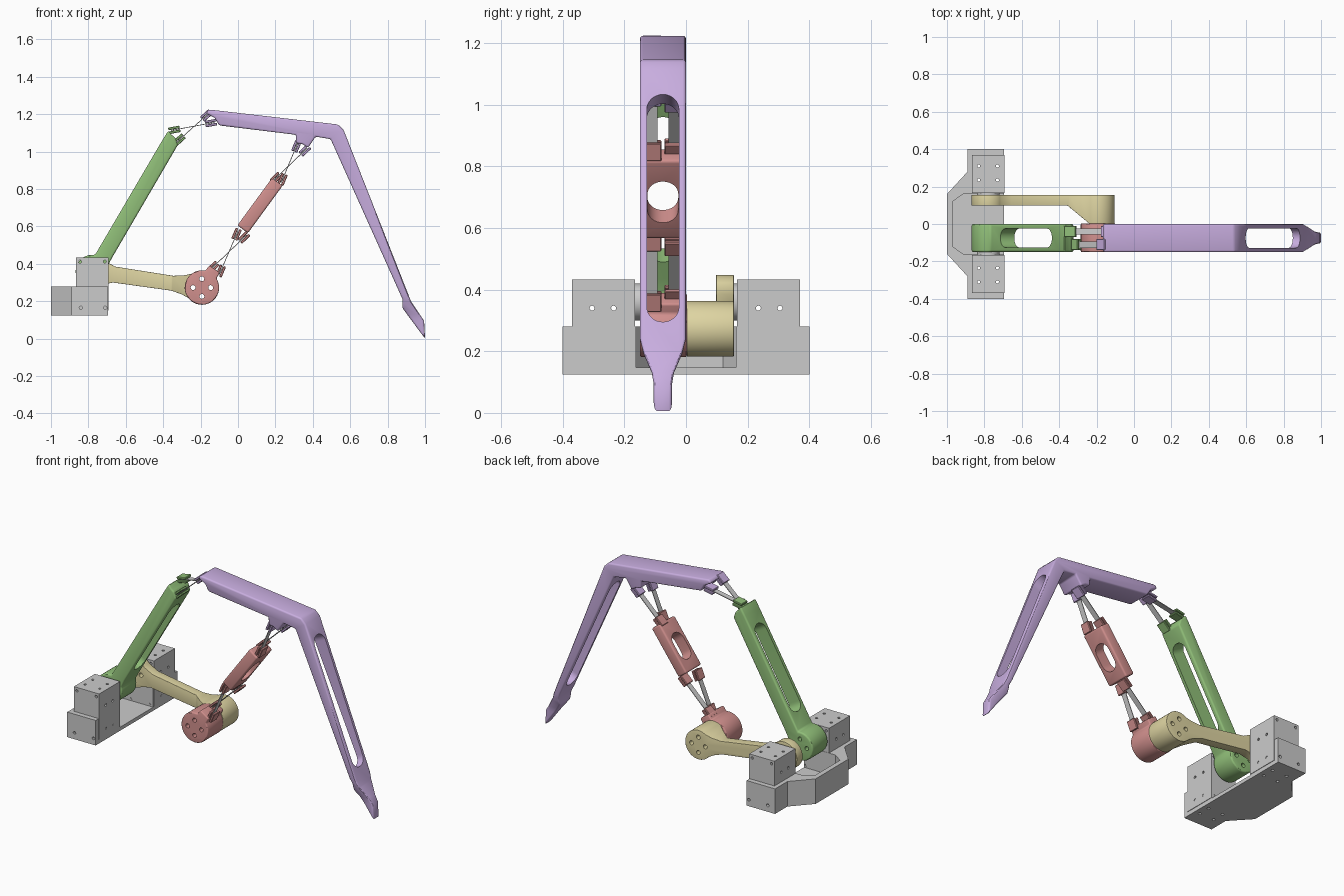
import bpy, bmesh
from math import sin, cos, pi, atan2, asin, radians
from mathutils import Vector, Matrix

if "Cube" in bpy.data.objects:
    bpy.data.objects.remove(bpy.data.objects["Cube"])

COLORS = {"green": (0.28, 0.52, 0.19), "red": (0.64, 0.28, 0.27),
          "yellow": (0.73, 0.66, 0.36), "purple": (0.58, 0.42, 0.74)}
MATS = {}
for key, rgb in COLORS.items():
    MATS[key] = bpy.data.materials.new(key)
    MATS[key].diffuse_color = (*rgb, 1)


def prism(name, pts, lo, hi, axis="y", mat=None):
    """Extrude a 2D outline along one axis."""
    place = {"x": lambda a, b, t: (t, a, b), "y": lambda a, b, t: (a, t, b),
             "z": lambda a, b, t: (a, b, t)}[axis]
    bm = bmesh.new()
    n = len(pts)
    v0 = [bm.verts.new(place(a, b, lo)) for a, b in pts]
    v1 = [bm.verts.new(place(a, b, hi)) for a, b in pts]
    bm.faces.new(v0)
    bm.faces.new(v1[::-1])
    for i in range(n):
        j = (i + 1) % n
        bm.faces.new((v0[i], v0[j], v1[j], v1[i]))
    bmesh.ops.recalc_face_normals(bm, faces=bm.faces)
    me = bpy.data.meshes.new(name)
    bm.to_mesh(me)
    bm.free()
    ob = bpy.data.objects.new(name, me)
    bpy.context.collection.objects.link(ob)
    if mat:
        me.materials.append(MATS[mat])
    return ob


def bake(ob):
    """Turn the object's modifiers into plain mesh."""
    bpy.context.view_layer.update()
    dg = bpy.context.evaluated_depsgraph_get()
    ob.data = bpy.data.meshes.new_from_object(ob.evaluated_get(dg))
    ob.modifiers.clear()


def boolean(ob, cutters, op="DIFFERENCE"):
    for c in cutters:
        c.hide_render = True
        m = ob.modifiers.new("cut", "BOOLEAN")
        m.operation, m.object, m.solver = op, c, "EXACT"
    bake(ob)
    for c in cutters:
        bpy.data.objects.remove(c)


def bevel(ob, w=0.01, seg=3):
    m = ob.modifiers.new("bevel", "BEVEL")
    m.width, m.segments, m.limit_method, m.angle_limit = w, seg, "ANGLE", radians(32)
    bake(ob)


def arc(c, r, a0, a1, n=36):
    return [(c[0] + r * cos(a0 + (a1 - a0) * i / n), c[1] + r * sin(a0 + (a1 - a0) * i / n))
            for i in range(n + 1)]


def circle(c, r, n=40):
    return arc(c, r, 0, 2 * pi, n)[:-1]


def rect(x0, x1, y0, y1):
    return [(x0, y0), (x1, y0), (x1, y1), (x0, y1)]


def bar(p, q, t):
    """Rectangle of thickness t around the segment p-q."""
    p, q = Vector(p), Vector(q)
    d = (q - p).normalized() * t / 2
    n = Vector((-d.y, d.x))
    return [tuple(v) for v in (p + n, q + n, q - n, p - n)]


def slot(p, q, width):
    """Rounded slot cutter; runs p-q in the xz plane, cuts across it."""
    p, q = Vector(p), Vector(q)
    h, r = (q - p).length / 2, width / 2
    pts = arc((h - r, 0), r, -pi / 2, pi / 2, 16) + arc((r - h, 0), r, pi / 2, 1.5 * pi, 16)
    ob = prism("cutter", pts, -0.12, 0.12, "z")
    d, m = (q - p).normalized(), (p + q) / 2
    ob.data.transform(Matrix(((d.x, 0, -d.y, m.x), (0, 1, 0, -0.075), (d.y, 0, d.x, m.y), (0, 0, 0, 1))))
    return ob


def bolt_holes(c, r=0.047):
    return [prism("cutter", circle((c[0] + r * cos(k * pi / 2), c[1] + r * sin(k * pi / 2)), 0.013, 16), -0.3, 0.3)
            for k in range(4)]


PIVOT, CRANK = (-0.78, 0.36), (-0.193, 0.273)

# base plate with central pocket
half = [(-0.695, 0.40), (-0.89, 0.40), (-0.89, 0.28), (-1.0, 0.16)]
base = prism("base_plate", half + [(x, -y) for x, y in half[::-1]], 0.125, 0.28, "z")
half = [(-0.6, 0.163), (-0.91, 0.163), (-0.97, 0.12)]
cuts = [prism("cutter", half + [(x, -y) for x, y in half[::-1]], 0.147, 0.4, "z")]
cuts += [prism("cutter", circle((x, 0.165), 0.009, 12), -0.6, 0.6) for x in (-0.84, -0.71)]
cuts += [prism("cutter", circle((x, s * y), 0.009, 12), 0, 0.6, "z")
         for x in (-0.83, -0.73) for y in (0.235, 0.31) for s in (-1, 1)]
boolean(base, cuts)

# two motors with bolt holes and output discs
for s, side in ((-1, "front"), (1, "back")):
    motor = prism("motor_" + side, rect(-0.865, -0.692, *sorted((s * 0.165, s * 0.37))), 0.15, 0.433, "z")
    cuts = [prism("cutter", circle((x, s * y), 0.008, 12), 0, 0.6, "z")
            for x in (-0.83, -0.73) for y in (0.235, 0.31)]
    cuts += [prism("cutter", circle((s * y, z), 0.008, 12), -1.2, -0.5, "x")
             for y in (0.235, 0.305) for z in (0.195, 0.34)]
    cuts += [prism("cutter", circle((x, 0.412), 0.008, 12), -0.6, 0.6) for x in (-0.845, -0.712)]
    boolean(motor, cuts)
    prism("motor_disc_" + side, circle(PIVOT, 0.06), *sorted((s * 0.145, s * 0.17)))

# green link: hub plus slotted arm
d = atan2(0.87, 0.5)
pts = arc(PIVOT, 0.088, d + 0.35, d + 2 * pi - 0.72)
pts += [(-0.672, 0.435), (-0.322, 1.035), (-0.335, 1.075), (-0.355, 1.09), (-0.372, 1.113), (-0.402, 1.065)]
green = prism("rear_link", pts, -0.15, 0, "y", "green")
bevel(green)
boolean(green, [slot((-0.675, 0.51), (-0.40, 0.98), 0.10)] + bolt_holes(PIVOT))

# yellow crank: side outline crossed with top outline
d = atan2(CRANK[1] - PIVOT[1], CRANK[0] - PIVOT[0])
u, v = Vector((cos(d), sin(d))), Vector((-sin(d), cos(d)))


def along(c, a, b):
    return tuple(Vector(c) + u * a + v * b)


pts = arc(PIVOT, 0.088, d + 0.8, d + 2 * pi - 0.8)
pts += [along(PIVOT, 0.12, -0.043), along(CRANK, -0.16, -0.04), along(CRANK, -0.10, -0.052)]
pts += arc(CRANK, 0.09, d - pi + 0.85, d + pi - 0.85)
pts += [along(CRANK, -0.10, 0.052), along(CRANK, -0.16, 0.04), along(PIVOT, 0.12, 0.043)]
crank = prism("crank_arm", pts, -0.1, 0.155, "y", "yellow")
top = [(-0.95, 0.3), (0, 0.3), (0, 0.003), (-0.24, 0.003), (-0.355, 0.098), (-0.95, 0.098)]
boolean(crank, [prism("cutter", top, 0, 0.6, "z")], "INTERSECT")
bevel(crank, 0.012)
boolean(crank, bolt_holes(PIVOT) + bolt_holes(CRANK))

# red hub with neck
d = atan2(0.825, 0.565)
a = asin(0.036 / 0.092)
pts = arc(CRANK, 0.092, d + a, d + 2 * pi - a)
tip = Vector(CRANK) + Vector((cos(d), sin(d))) * 0.12
n = Vector((-sin(d), cos(d))) * 0.034
hub = prism("coupler_hub", pts + [tuple(tip - n), tuple(tip + n)], -0.15, 0.003, "y", "red")
bevel(hub, 0.007)
boolean(hub, bolt_holes(CRANK))

# red link with oval window
link = prism("coupler_link", bar((0.025, 0.585), (0.21, 0.838), 0.07), -0.15, 0, "y", "red")
bevel(link)
boolean(link, [slot((0.07, 0.633), (0.167, 0.767), 0.10)])

# purple beam, leg and narrowed foot
pts = [(-0.155, 1.225), (0.535, 1.145), (0.565, 1.115), (0.925, 0.20), (0.995, 0.095), (1.0, 0.0),
       (0.878, 0.165), (0.88, 0.21), (0.495, 1.067), (0.415, 1.08), (0.375, 1.02), (0.345, 1.04),
       (0.312, 1.045), (0.31, 1.09), (-0.10, 1.14), (-0.125, 1.18), (-0.17, 1.205)]
leg = prism("leg", pts, -0.15, 0, "y", "purple")
half = [(0.03, -0.1), (0.03, 0.095), (0.036, 0.13), (0.062, 0.19), (0.075, 0.24), (0.075, 1.4)]
front = [(-0.075 + y, z) for y, z in half] + [(-0.075 - y, z) for y, z in half[::-1]]
boolean(leg, [prism("cutter", front, -1, 1.5, "x")], "INTERSECT")
bevel(leg)
boolean(leg, [slot((0.565, 1.02), (0.875, 0.29), 0.104)])

# crossed strip joints: (name, y, mouth a, mouth b, colour a, colour b)
JOINTS = [("knee_1", -0.04, (-0.31, 1.122), (-0.175, 1.147), "green", "purple"),
          ("knee_2", -0.11, (-0.29, 1.085), (-0.192, 1.173), "green", "purple"),
          ("upper_1", -0.04, (0.225, 0.88), (0.335, 0.985), "red", "purple"),
          ("upper_2", -0.11, (0.25, 0.88), (0.30, 1.0), "red", "purple"),
          ("lower_1", -0.04, (-0.11, 0.405), (0.01, 0.52), "red", "red"),
          ("lower_2", -0.11, (-0.08, 0.39), (-0.02, 0.53), "red", "red")]
for name, y, p, q, ca, cb in JOINTS:
    p, q = Vector(p), Vector(q)
    e = (q - p).normalized()
    n = Vector((-e.y, e.x)) * 0.0105
    prism("strip_" + name, bar(p - e * 0.05, q + e * 0.05, 0.004), y - 0.017, y + 0.017)
    for end, m, o, col in (("a", p, -e, ca), ("b", q, e, cb)):
        for k in (-1, 1):
            jaw = prism(f"clamp_{name}_{end}", bar(m + n * k, m + o * 0.062 + n * k, 0.014),
                        y - 0.03, y + 0.03, "y", col)
            bevel(jaw, 0.003, 1)

# smooth shading with sharp edges kept
for ob in bpy.context.scene.objects:
    ob.select_set(True)
    bpy.context.view_layer.objects.active = ob
bpy.ops.object.shade_smooth_by_angle(angle=radians(30))

for m in bpy.data.materials:
    if m.users and not m.is_grease_pencil:
        m.use_nodes = True
        m.node_tree.nodes["Principled BSDF"].inputs["Base Color"].default_value = m.diffuse_color
